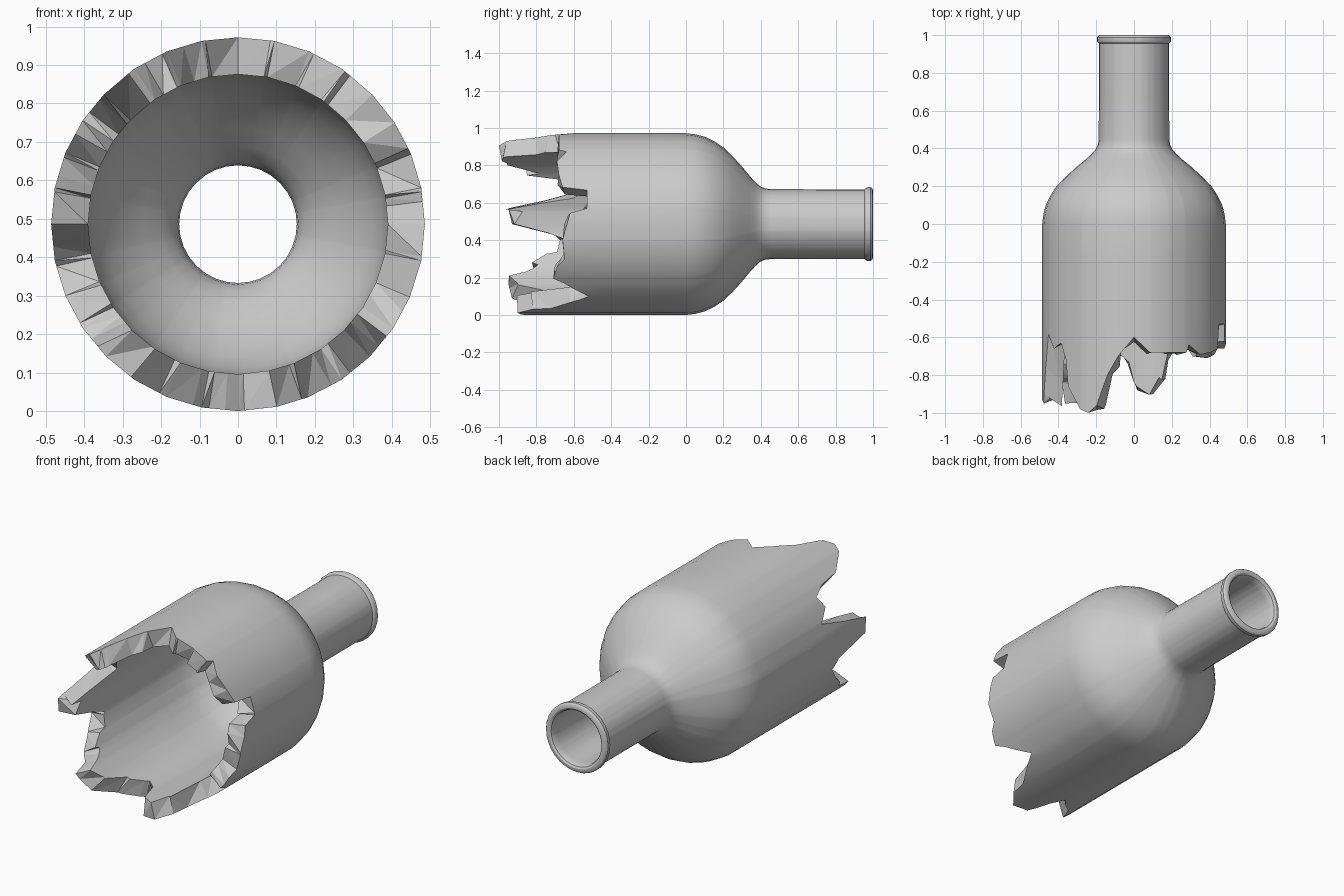
import bpy, bmesh, math, random

if "Cube" in bpy.data.objects:
    bpy.data.objects.remove(bpy.data.objects["Cube"])

random.seed(4)
R, SIDES = 0.486, 32
STEP = 360 / SIDES

# Broken edge: (angle clockwise from the top seen from the front, y of the edge)
EDGE = [(0, -.60), (10, -.68), (24, -.68), (35, -.68), (37, -.64), (46, -.69),
        (57, -.68), (66, -.66), (68, -.53), (80, -.53), (83, -.62), (100, -.66),
        (113, -.65), (118, -.69), (127, -.71), (131, -.65), (143, -.52),
        (150, -.62), (158, -.72), (160, -.82), (168, -.90), (178, -.88),
        (184, -.74), (189, -.67), (194, -.72), (205, -.80), (215, -.93),
        (229, -.95), (232, -.84), (238, -.81), (246, -.73), (257, -.65),
        (263, -.70), (270, -.93), (280, -.95), (285, -.76), (291, -.58),
        (299, -.66), (307, -.63), (312, -.72), (314, -.86), (324, -.98),
        (330, -1.0), (336, -.96), (343, -.80), (350, -.70)]


def edge_y(a):
    a %= 360
    pts = EDGE + [(360, EDGE[0][1])]
    for (a0, y0), (a1, y1) in zip(pts, pts[1:]):
        if a0 <= a <= a1:
            return y0 + (y1 - y0) * (a - a0) / (a1 - a0)


def facet(a):
    # keeps extra columns on the flat sides of the 32-gon
    return math.cos(math.pi / SIDES) / math.cos(math.radians(a % STEP - STEP / 2))


# Wall sections (y, radius): outside from body to lip, then inside back to body
OUTER = [(-.45, R), (-.2, R), (0, R), (.05, .48), (.10, .467), (.15, .443), (.20, .41),
         (.25, .362), (.30, .307), (.34, .258), (.37, .225), (.395, .203),
         (.42, .191), (.45, .187), (.7, .186), (.955, .186)]
LIP = [(.963, .194), (.972, .197), (.987, .197), (.996, .190), (1, .180), (1, .170),
       (.994, .160), (.98, .154)]
INNER = [(.95, .153), (.7, .153), (.45, .153), (.41, .157), (.37, .172), (.33, .202),
         (.28, .25), (.22, .302), (.15, .347), (.08, .377), (0, .39), (-.2, .39), (-.45, .39)]
section = OUTER + LIP + INNER

keys = [a for a, _ in EDGE]
base = [i * STEP for i in range(SIDES)]
angles = sorted(keys + [b for b in base if all(abs(b - k) > 1.2 for k in keys)])

# Broken bottle, lying along y, as one closed wall
bm = bmesh.new()
cols = []
for a in angles:
    t, f = math.radians(a), facet(a)
    inner_end = max(-.99, edge_y(a + random.uniform(-2, 2)) + random.uniform(-.02, .035))
    ring = [(edge_y(a), R)] + section + [(inner_end, .39)]
    cols.append([bm.verts.new((r * f * math.sin(t), y, R + r * f * math.cos(t)))
                 for y, r in ring])
for c, d in zip(cols, cols[1:] + cols[:1]):
    n = len(c)
    for i in range(n - 1):
        bm.faces.new((c[i], c[i + 1], d[i + 1], d[i]))
    # triangulated fracture surface
    bm.faces.new((c[n - 1], c[0], d[0]))
    bm.faces.new((c[n - 1], d[0], d[n - 1]))
bmesh.ops.recalc_face_normals(bm, faces=bm.faces)
mesh = bpy.data.meshes.new("broken_bottle")
bm.to_mesh(mesh)
bm.free()
bottle = bpy.data.objects.new("broken_bottle", mesh)
bpy.context.collection.objects.link(bottle)
bpy.context.view_layer.objects.active = bottle
bottle.select_set(True)
bpy.ops.object.shade_smooth_by_angle(angle=math.radians(25))
# flat shading on the fracture facets
per_col = len(section) + 3
for i, p in enumerate(mesh.polygons):
    if i % per_col >= per_col - 2:
        p.use_smooth = False
